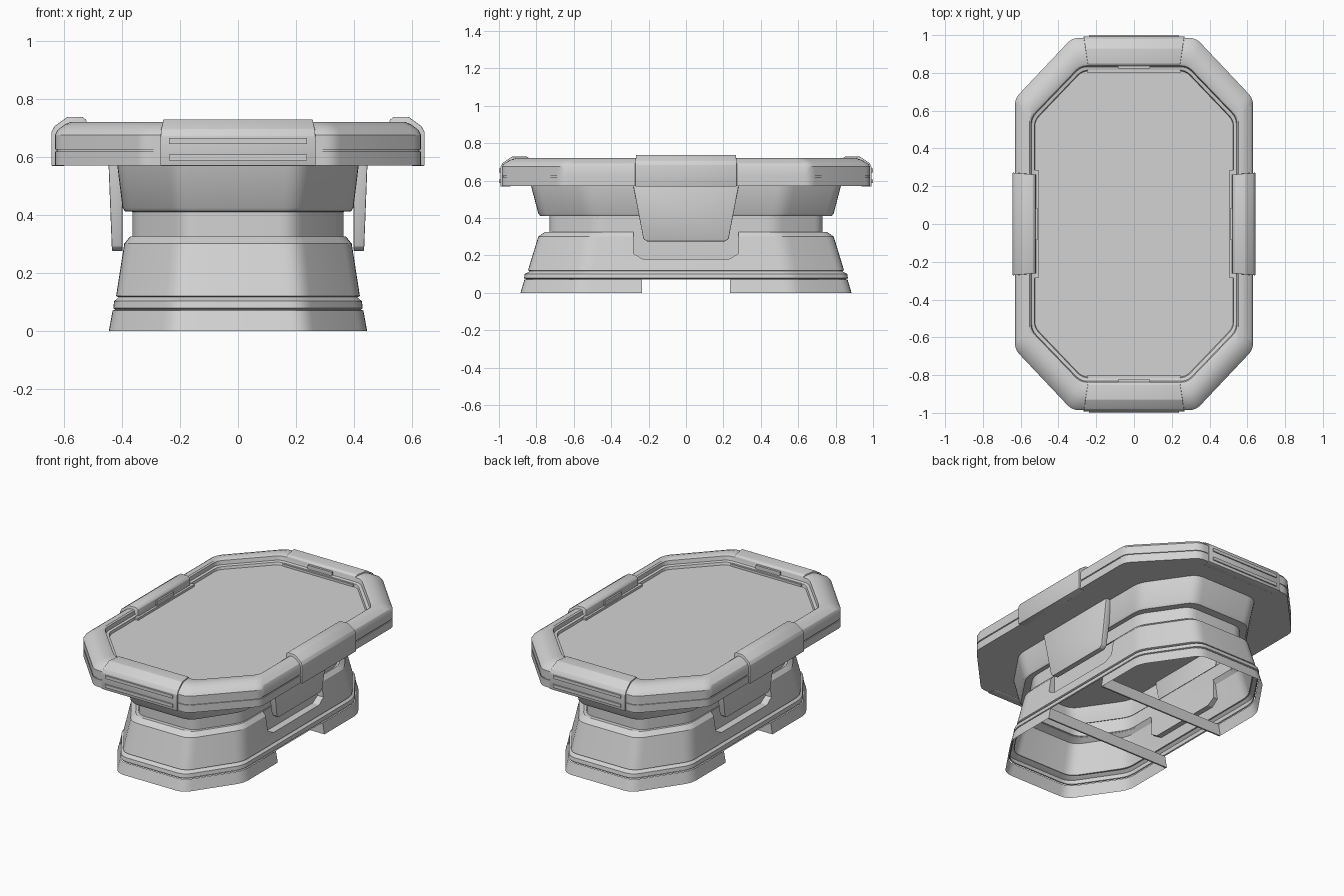
import bpy, bmesh, math
from mathutils import Vector

cube = bpy.data.objects.get("Cube")
if cube:
    bpy.data.objects.remove(cube, do_unlink=True)

grey = bpy.data.materials.new("light_grey")
grey.use_nodes = True
COLOUR = (0.65, 0.65, 0.65, 1)
grey.diffuse_color = COLOUR
grey.node_tree.nodes["Principled BSDF"].inputs["Base Color"].default_value = COLOUR
parts = []


def finish(name, bm):
    bmesh.ops.recalc_face_normals(bm, faces=bm.faces)
    mesh = bpy.data.meshes.new(name)
    bm.to_mesh(mesh)
    bm.free()
    mesh.materials.append(grey)
    obj = bpy.data.objects.new(name, mesh)
    bpy.context.collection.objects.link(obj)
    parts.append(obj)
    return obj


def octagon(x, y, fx, fy, soft):
    """Octagon outline with softly rounded corners."""
    a, b = x * (1 - fx), y * (1 - fy)
    quarter = [(x, b), (a, y)]
    corners = [Vector(p) for p in quarter]
    corners += [Vector((-p[0], p[1])) for p in reversed(quarter)]
    corners += [-c for c in corners]
    out = []
    for i, c in enumerate(corners):
        p = c + (corners[i - 1] - c).normalized() * soft
        q = c + (corners[(i + 1) % 8] - c).normalized() * soft
        for k in range(5):
            t = k / 4
            out.append(p * (1 - t) ** 2 + c * 2 * t * (1 - t) + q * t * t)
    return out


def loft(rings, fx, fy, soft, caps=False, closed=False):
    """Skin a stack of (z, half width, half length) octagons."""
    bm = bmesh.new()
    loops = [[bm.verts.new((p.x, p.y, z)) for p in octagon(x, y, fx, fy, soft)]
             for z, x, y in rings]
    pairs = list(zip(loops, loops[1:]))
    if closed:
        pairs.append((loops[-1], loops[0]))
    for lo, hi in pairs:
        for i in range(len(lo)):
            j = (i + 1) % len(lo)
            bm.faces.new((lo[i], lo[j], hi[j], hi[i]))
    if caps:
        bm.faces.new(loops[0])
        bm.faces.new(loops[-1])
    return bm


def prism(name, pts, place, bevel=0.0, open_front=False):
    """Sweep a 2D outline between place(u, v, -1) and place(u, v, 1)."""
    bm = bmesh.new()
    back, front = [[bm.verts.new(place(u, v, s)) for u, v in pts] for s in (-1, 1)]
    for i in range(len(pts)):
        j = (i + 1) % len(pts)
        bm.faces.new((back[i], back[j], front[j], front[i]))
    bm.faces.new(back)
    if not open_front:
        bm.faces.new(front)
    bmesh.ops.recalc_face_normals(bm, faces=bm.faces)
    if bevel:
        bmesh.ops.bevel(bm, geom=list(bm.edges), offset=bevel, segments=2,
                        profile=0.5, affect='EDGES', clamp_overlap=True)
    return finish(name, bm)


def box(name, lo, hi):
    outline = [(lo[0], lo[1]), (hi[0], lo[1]), (hi[0], hi[1]), (lo[0], hi[1])]
    return prism(name, outline, lambda u, v, s: (u, v, lo[2] if s < 0 else hi[2]))


def mirror_y(pts):
    return pts + [(-y, z) for y, z in reversed(pts)]


BASE = (0.48, 0.35, 0.05)
TOP = (0.48, 0.325, 0.035)

# Table top: flat underside, grooved rim, recessed surface
finish("table_top", loft([
    (.57, .63, .985), (.618, .63, .985), (.618, .625, .98), (.625, .625, .98),
    (.625, .63, .985), (.675, .63, .985), (.692, .622, .972), (.712, .595, .935),
    (.72, .575, .91), (.72, .553, .85), (.714, .545, .838), (.69, .542, .832),
    (.686, .528, .815), (.67, .525, .81)], *TOP, caps=True))

# Pedestal: flared collar, neck, body and trim band
finish("collar", loft([(.57, .416, .828), (.425, .398, .79), (.412, .39, .78),
                       (.41, .362, .725)], *BASE))
finish("neck", loft([(.415, .364, .73), (.32, .364, .73)], *BASE))
body = finish("body", loft([
    (.12, .42, .845), (.30, .392, .79), (.325, .372, .755),
    (.325, .36, .725), (.30, .38, .775), (.12, .408, .83)], *BASE, closed=True))
finish("trim_band", loft([
    (.12, .42, .845), (.116, .412, .835), (.108, .42, .848), (.102, .427, .862),
    (.078, .43, .866), (.074, .424, .855), (.07, .43, .86)], *BASE))

# Feet: one at each end, closed by a plate across the gap
for sign, label in ((-1, "front"), (1, "back")):
    bm = loft([(.07, .432, .864), (0, .445, .885)], *BASE)
    bmesh.ops.bisect_plane(bm, geom=bm.verts[:] + bm.edges[:] + bm.faces[:],
                           plane_co=(0, sign * .235, 0), plane_no=(0, sign, 0),
                           clear_inner=True)
    finish(label + "_foot", bm)
    prism(label + "_foot_plate", [(-.445, 0), (.445, 0), (.432, .07), (-.432, .07)],
          lambda u, v, s: (u, sign * (.24 + s * .005), v))


def body_slope(z):
    return .42 - (z - .12) * .1556 if z <= .3 else .392 - (z - .3) * .8


# Recess and hanging panel on each long side
recess = mirror_y([(.23, .18), (.28, .21), (.28, .30), (.28, .325)])
cut = mirror_y([(.23, .18), (.28, .21), (.28, .40)])
panel = mirror_y([(.21, .275), (.228, .29), (.282, .572)])
for sign, label in ((-1, "right"), (1, "left")):
    cutter = prism("recess_cutter", cut, lambda u, v, s: (sign * (.45 + s * .12), u, v))
    parts.remove(cutter)
    cutter.hide_render = True
    mod = body.modifiers.new("recess", 'BOOLEAN')
    mod.operation = 'DIFFERENCE'
    mod.solver = 'EXACT'
    mod.object = cutter
    bpy.context.view_layer.objects.active = body
    bpy.ops.object.modifier_apply(modifier=mod.name)
    bpy.data.objects.remove(cutter, do_unlink=True)
    prism(label + "_recess", recess, lambda u, v, s: (
        sign * (.365 if s < 0 else body_slope(v)), u, v), open_front=True)
    prism(label + "_panel", panel, lambda u, v, s: (
        sign * (.398 if s < 0 else .434 + min(v - .275, .15) * .08), u, v), bevel=.004)

# Clips wrapped over the rim on the long sides
side_clip = [(.60, .568), (.643, .568), (.643, .685), (.632, .705), (.588, .737),
             (.535, .737), (.522, .725), (.518, .67)]
for sign, label in ((-1, "right"), (1, "left")):
    prism(label + "_clip", side_clip, lambda u, v, s: (
        sign * u, s * (.262 + (u - .52) * .08), v), bevel=.003)
    a, b = sorted((sign * .505, sign * .54))
    box(label + "_clip_ledge", (a, -.285, .66), (b, .285, .684))
    a, b = sorted((sign * .511, sign * .54))
    box(label + "_clip_tab", (a, -.085, .66), (b, .085, .712))

# Clips on the short ends, each with two raised bars
end_clip = [(.94, .568), (.993, .568), (.993, .672), (.98, .695), (.93, .728),
            (.85, .728), (.838, .72), (.83, .67)]
for sign, label in ((-1, "front"), (1, "back")):
    prism(label + "_clip", end_clip, lambda u, v, s: (
        s * (.242 + (u - .83) * .155), sign * u, v), bevel=.003)
    a, b = sorted((sign * .803, sign * .85))
    box(label + "_clip_ledge", (-.25, a, .66), (.25, b, .684))
    a, b = sorted((sign * .823, sign * .85))
    box(label + "_clip_tab", (-.085, a, .66), (.085, b, .712))
    a, b = sorted((sign * .98, sign))
    for level, z in (("lower", .587), ("upper", .644)):
        box(f"{label}_{level}_bar", (-.238, a, z), (.238, b, z + .02))

# Smooth shading with crisp edges
bpy.ops.object.select_all(action='DESELECT')
for obj in parts:
    obj.select_set(True)
bpy.context.view_layer.objects.active = body
bpy.ops.object.shade_smooth_by_angle(angle=math.radians(28))
